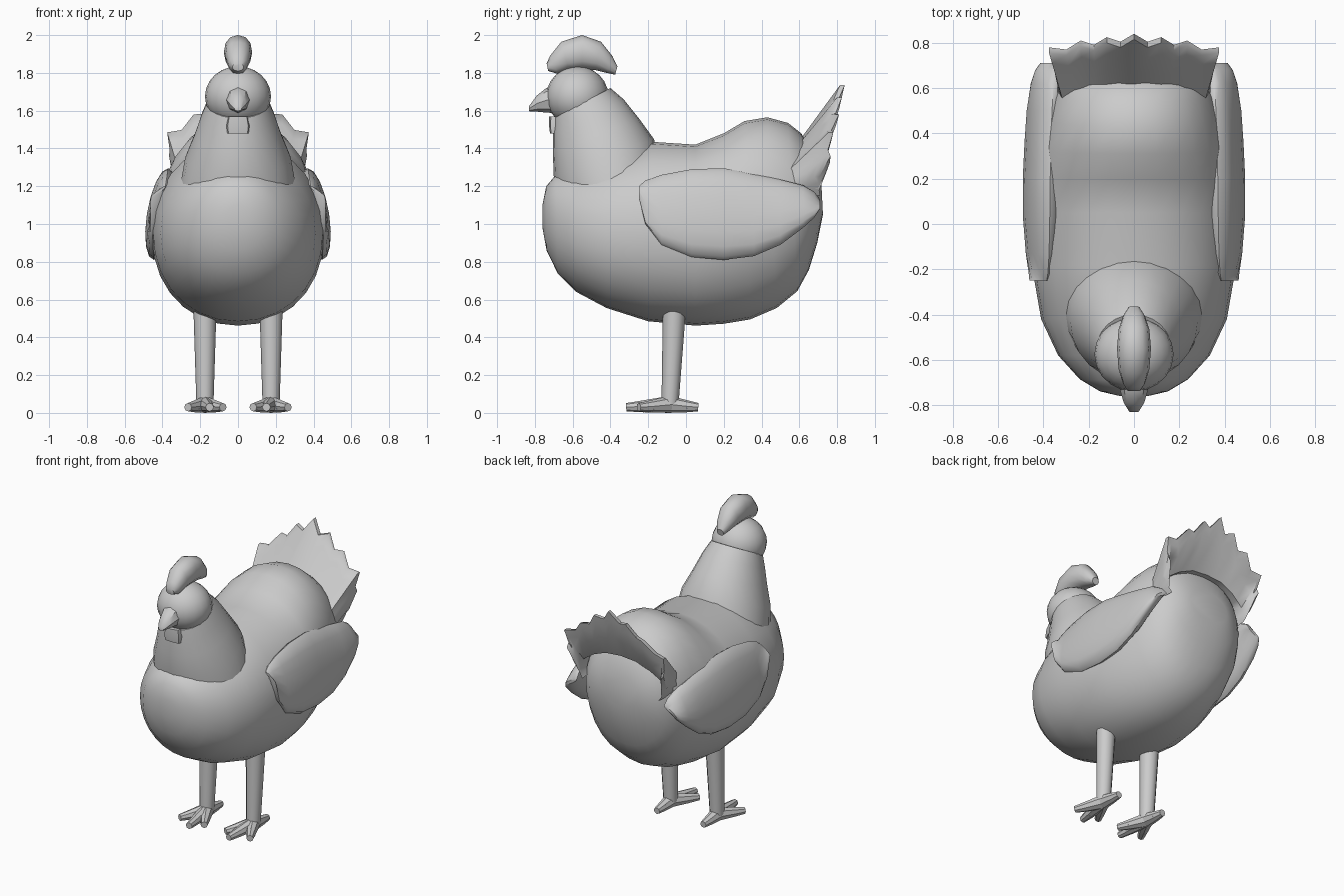
import bpy, bmesh, math
from mathutils import Vector


def finish(name, bm, angle=40):
    bmesh.ops.recalc_face_normals(bm, faces=bm.faces)
    me = bpy.data.meshes.new(name)
    bm.to_mesh(me)
    bm.free()
    ob = bpy.data.objects.new(name, me)
    bpy.context.collection.objects.link(ob)
    bpy.ops.object.select_all(action='DESELECT')
    ob.select_set(True)
    bpy.context.view_layer.objects.active = ob
    bpy.ops.object.shade_smooth_by_angle(angle=math.radians(angle))
    return ob


def skin(bm, rings):
    """Bridge successive rings of points and cap both ends."""
    vs = [[bm.verts.new(p) for p in r] for r in rings]
    n = len(vs[0])
    for a, b in zip(vs, vs[1:]):
        for i in range(n):
            j = (i + 1) % n
            bm.faces.new((a[i], a[j], b[j], b[i]))
    bm.faces.new(vs[0])
    bm.faces.new(vs[-1])


def loft(name, stations, n=24, p=1.0, x=(0, 0), sx=1):
    """Each station: two opposite points (y,z), half width, optional x centre."""
    bm = bmesh.new()
    rings = []
    for y1, z1, y2, z2, w, *cx in stations:
        c = cx[0] if cx else 0
        a, b = Vector((c + x[0], y1, z1)), Vector((c + x[1], y2, z2))
        ring = []
        for k in range(n):
            t = 2 * math.pi * k / n
            u, v = [math.copysign(abs(q) ** p, q) for q in (math.cos(t), math.sin(t))]
            q = (a + b) / 2 + (b - a) / 2 * u + Vector((w * v, 0, 0))
            q.x *= sx
            ring.append(q)
        rings.append(ring)
    skin(bm, rings)
    return finish(name, bm)


def tube(bm, a, b, ra, rb, n=8):
    """Tapered limb between two points."""
    a, b = Vector(a), Vector(b)
    q = (b - a).to_track_quat('Z', 'Y')
    skin(bm, [[c + q @ Vector((r * math.cos(2 * math.pi * k / n), r * math.sin(2 * math.pi * k / n), 0))
               for k in range(n)] for c, r in ((a, ra), (b, rb))])


# Body
loft("body", [
    (-.76, .98, -.76, 1.10, .06), (-.738, .86, -.74, 1.20, .15), (-.68, .74, -.69, 1.26, .24),
    (-.58, .64, -.58, 1.30, .335), (-.42, .555, -.42, 1.35, .41), (-.2, .485, -.18, 1.435, .45),
    (.05, .462, .05, 1.42, .455), (.2, .472, .2, 1.48, .445), (.34, .495, .31, 1.545, .42),
    (.48, .555, .43, 1.565, .39), (.59, .645, .54, 1.535, .355), (.65, .755, .61, 1.48, .315),
    (.695, .9, .675, 1.37, .255), (.725, 1.05, .715, 1.25, .15)], n=28, p=.95)

# Neck
loft("neck", [
    (-.66, 1.08, -.12, 1.28, .31), (-.70, 1.25, -.17, 1.45, .28), (-.705, 1.38, -.25, 1.56, .23),
    (-.705, 1.48, -.33, 1.66, .195), (-.70, 1.56, -.40, 1.72, .165)])

# Head
bm = bmesh.new()
bmesh.ops.create_uvsphere(bm, u_segments=20, v_segments=12, radius=1)
for v in bm.verts:
    v.co = Vector((v.co.x * .175, v.co.y * .165 - .575, v.co.z * .16 + 1.675))
finish("head", bm)

# Beak
loft("beak", [(-.66, 1.585, -.66, 1.74, .07), (-.74, 1.59, -.74, 1.72, .06),
              (-.79, 1.595, -.79, 1.68, .045), (-.83, 1.597, -.83, 1.625, .02)], n=8)

# Wattle
loft("wattle", [(-.725, 1.57, -.60, 1.57, .055), (-.725, 1.52, -.63, 1.52, .065),
                (-.72, 1.48, -.65, 1.48, .06)], n=8, p=.5)

# Comb
loft("comb", [
    (-.73, 1.81, -.738, 1.85, .03), (-.68, 1.795, -.72, 1.89, .05), (-.62, 1.815, -.66, 1.965, .068),
    (-.55, 1.82, -.55, 2.0, .075), (-.48, 1.815, -.45, 1.965, .068), (-.42, 1.80, -.39, 1.89, .048),
    (-.375, 1.79, -.363, 1.835, .025)], n=12, p=.9)

# Wings, tops leaning inward
for side, s in (("right", 1), ("left", -1)):
    loft("wing_" + side, [
        (-.25, 1.14, -.25, 1.20, .012, .43), (-.215, 1.0, -.215, 1.23, .03, .425),
        (-.13, .89, -.13, 1.26, .055, .42), (.03, .825, .03, 1.29, .072, .417),
        (.2, .81, .2, 1.295, .075, .415), (.36, .83, .36, 1.265, .07, .412),
        (.5, .89, .5, 1.235, .065, .407), (.62, .98, .62, 1.205, .052, .40),
        (.68, 1.035, .68, 1.17, .038, .39), (.71, 1.08, .71, 1.13, .018, .38)],
        n=16, p=1, x=(.03, -.045), sx=s)

# Tail fan: ridged wedge running from base arc to jagged feather tips
tips = [Vector(t) for t in ((0, .815, 1.735), (.12, .80, 1.67), (.235, .785, 1.58), (.375, .755, 1.485), (.365, .74, 1.36))]
base = [Vector(b) for b in ((0, .555, 1.38), (.12, .555, 1.37), (.22, .545, 1.33), (.31, .53, 1.27), (.325, .55, 1.19))]
cols = []
for i in range(len(tips)):
    a, b = base[i], tips[i]
    cols.append([a, a.lerp(b, .45), a.lerp(b, .8), b])
    if i + 1 < len(tips):
        a, b = base[i].lerp(base[i + 1], .5), tips[i].lerp(tips[i + 1], .5)
        cols.append([a] + [a.lerp(b, t) + Vector((0, .01, 0)) for t in (.4, .65, .85)])
cols.append([Vector((.30, .56, 1.15)), Vector((.32, .60, 1.18)), Vector((.335, .64, 1.22)), Vector((.345, .68, 1.25))])
depth = (.15, .105, .06, .025)
cols = [c + [c[k] + Vector((-.04 * c[k].x * (k < 3), depth[k], 0)) for k in (3, 2, 1, 0)] for c in cols]
flip = [[Vector((-p.x, p.y, p.z)) for p in c] for c in cols[:0:-1]]
bm = bmesh.new()
skin(bm, flip + cols)
finish("tail", bm, 50)

# Legs and feet
for side, s in (("right", 1), ("left", -1)):
    bm = bmesh.new()
    tube(bm, (s * .175, -.06, .58), (s * .175, -.085, .04), .062, .045, 12)
    finish("leg_" + side, bm)
    bm = bmesh.new()
    for tx, ty in ((.08, -.25), (.15, -.315), (.265, -.25), (.175, .065)):
        mid = (s * (.175 + (tx - .175) * .6), -.085 + (ty + .085) * .6, .035)
        tube(bm, (s * .175, -.085, .045), mid, .045, .032)
        tube(bm, mid, (s * tx, ty, .03), .032, .022)
    finish("foot_" + side, bm)
